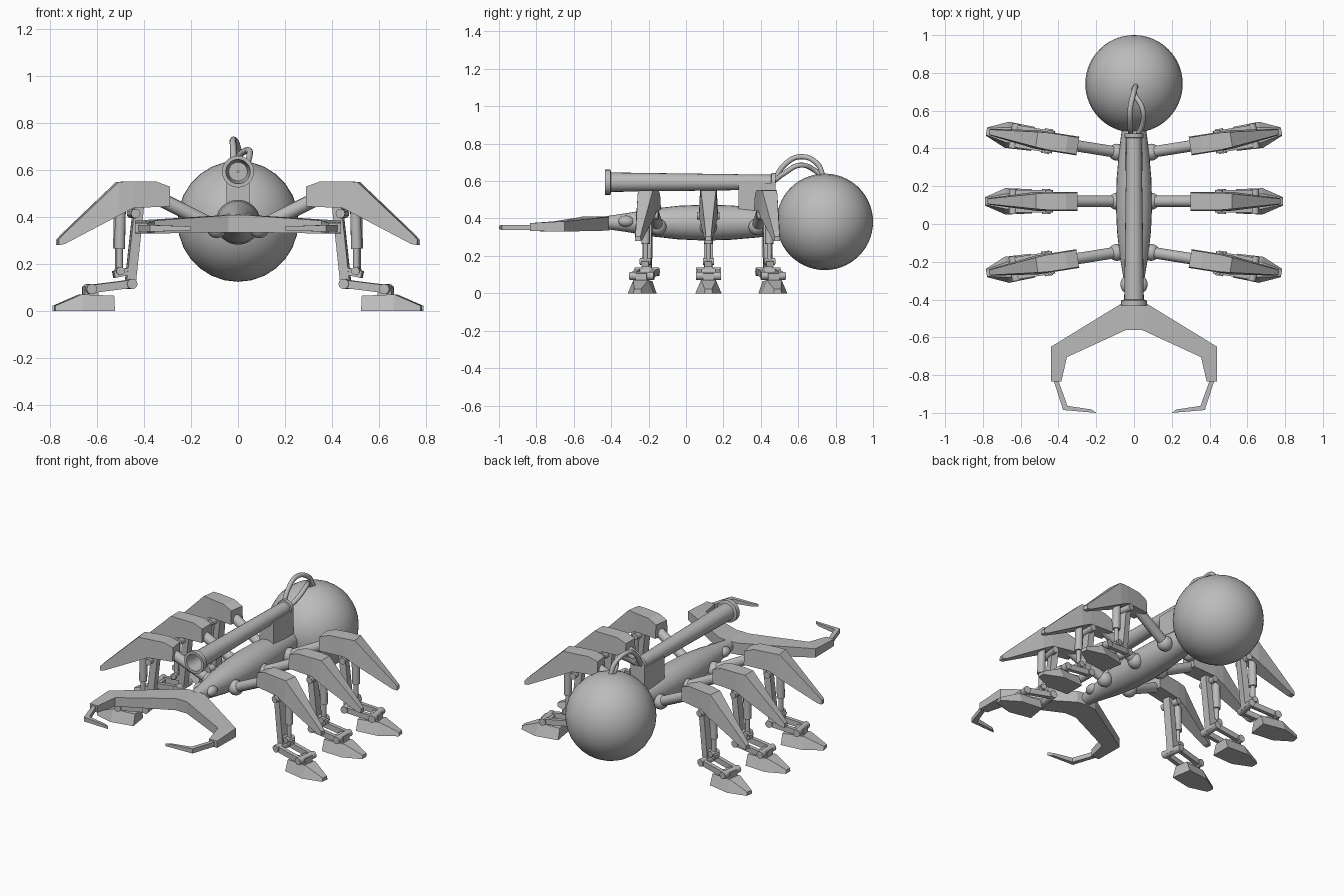
import bpy, bmesh, math
from mathutils import Vector, Matrix

old = bpy.data.objects.get("Cube")
if old:
    bpy.data.objects.remove(old, do_unlink=True)

grey = bpy.data.materials.new("plain grey")
grey.use_nodes = True
colour = (0.5, 0.5, 0.5, 1)
grey.diffuse_color = colour
grey.node_tree.nodes["Principled BSDF"].inputs["Base Color"].default_value = colour


def finish(name, bm, place=Matrix(), smooth=False):
    """Turn a bmesh into a named object, with the placement baked in."""
    bmesh.ops.transform(bm, matrix=place, verts=bm.verts)
    bmesh.ops.recalc_face_normals(bm, faces=bm.faces)
    mesh = bpy.data.meshes.new(name)
    bm.to_mesh(mesh)
    bm.free()
    mesh.materials.append(grey)
    ob = bpy.data.objects.new(name, mesh)
    bpy.context.collection.objects.link(ob)
    if smooth:
        bpy.ops.object.select_all(action='DESELECT')
        ob.select_set(True)
        bpy.context.view_layer.objects.active = ob
        bpy.ops.object.shade_smooth_by_angle(angle=math.radians(35))
    return ob


def loft(name, rings, place=Matrix(), smooth=False, closed=False):
    """Skin a row of equal-sized point rings, capping the ends unless closed."""
    bm = bmesh.new()
    rows = [[bm.verts.new(p) for p in ring] for ring in rings]
    pairs = list(zip(rows, rows[1:]))
    if closed:
        pairs.append((rows[-1], rows[0]))
    else:
        bm.faces.new(rows[0])
        bm.faces.new(rows[-1])
    for a, b in pairs:
        for i in range(len(a)):
            j = (i + 1) % len(a)
            bm.faces.new((a[i], a[j], b[j], b[i]))
    return finish(name, bm, place, smooth)


def lathe(name, profile, z, sides=24, closed=False):
    """Revolve (y, radius) points about an axis along y."""
    turns = [2 * math.pi * i / sides for i in range(sides)]
    return loft(name, [[(r * math.cos(t), y, z + r * math.sin(t)) for t in turns]
                       for y, r in profile], smooth=True, closed=closed)


def ball(name, centre, radius, place=Matrix(), sides=16, stretch=1):
    bm = bmesh.new()
    bmesh.ops.create_uvsphere(bm, u_segments=sides, v_segments=sides, radius=radius)
    turn = Matrix.Rotation(math.pi / 2, 4, 'X') @ Matrix.Diagonal((1, 1, stretch, 1))
    bmesh.ops.transform(bm, matrix=Matrix.Translation(centre) @ turn, verts=bm.verts)
    return finish(name, bm, place, True)


def rod(name, a, b, radius, place=Matrix(), sides=12, radius2=None):
    a, b = Vector(a), Vector(b)
    bm = bmesh.new()
    bmesh.ops.create_cone(bm, cap_ends=True, segments=sides, radius1=radius,
                          radius2=radius2 or radius, depth=(b - a).length)
    turn = (b - a).to_track_quat('Z', 'Y').to_matrix().to_4x4()
    bmesh.ops.transform(bm, matrix=Matrix.Translation((a + b) / 2) @ turn, verts=bm.verts)
    return finish(name, bm, place, True)


def box(name, x, y, z, place=Matrix()):
    return loft(name, [[(i, y[0], z[0]), (i, y[1], z[0]), (i, y[1], z[1]), (i, y[0], z[1])]
                       for i in x], place)


def beam(name, stations, place=Matrix()):
    """Rectangular bar through (x, low z, high z, low half width, high half width)."""
    return loft(name, [[(x, -wl, lo), (x, wl, lo), (x, wh, hi), (x, -wh, hi)]
                       for x, lo, hi, wl, wh in stations], place)


def strut(name, a, b, thick, y, half, place):
    """Flat bar in the leg plane between two (x, z) ends."""
    a, b = Vector((a[0], y, a[1])), Vector((b[0], y, b[1]))
    side = (b - a).normalized().cross(Vector((0, 1, 0))) * thick / 2
    wide = Vector((0, half, 0))
    return loft(name, [[p + side + wide, p + side - wide, p - side - wide, p - side + wide]
                       for p in (a, b)], place)


# Abdomen, body, eyes
ball("abdomen", (0, 0.742, 0.382), 0.258, sides=28)
lathe("body", [(-0.43, 0.034), (-0.32, 0.05), (-0.18, 0.074), (-0.04, 0.09), (0.1, 0.096),
               (0.24, 0.092), (0.38, 0.08), (0.52, 0.062)], 0.378)

# Cannon: hollow muzzle, tapered barrel, breech ring and mount
lathe("cannon_barrel", [(-0.434, 0.068), (-0.405, 0.068), (-0.4, 0.052), (0.455, 0.04),
                        (0.457, 0.05), (0.478, 0.05), (0.478, 0.004), (-0.3, 0.004),
                        (-0.3, 0.04), (-0.434, 0.052)], 0.594, 20, True)
box("cannon_mount", (-0.048, 0.048), (0.28, 0.478), (0.44, 0.59))

# Cables from the breech into the abdomen
for n, (side, bulge, top) in enumerate([(-0.018, -0.02, 0.73), (0.02, 0.045, 0.685)]):
    curve = bpy.data.curves.new("cable", 'CURVE')
    curve.dimensions = '3D'
    curve.bevel_depth = 0.014
    curve.bevel_resolution = 2
    curve.use_fill_caps = True
    path = [(side, 0.47, 0.6), (bulge, 0.53, top - 0.04), (bulge, 0.61, top),
            (0.0, 0.7, top - 0.035), (0.01, 0.735, 0.62)]
    spline = curve.splines.new('BEZIER')
    spline.bezier_points.add(len(path) - 1)
    for point, co in zip(spline.bezier_points, path):
        point.co = co
        point.handle_left_type = point.handle_right_type = 'AUTO'
    spline.resolution_u = 6
    curve.materials.append(grey)
    bpy.context.collection.objects.link(bpy.data.objects.new(f"cable_{n + 1}", curve))


def build_leg(tag, place):
    def part(name):
        return f"{tag}_{name}"
    ball(part("hip_ball"), (0, 0, 0), 0.045, place)
    rod(part("thigh"), (0.0, 0, 0), (0.28, 0, 0.14), 0.03, place)
    # Armoured upper leg: blocky at the knee, narrowing to a low point
    beam(part("armour"), [(0.21, 0.09, 0.175, 0.05, 0.045), (0.27, 0.088, 0.197, 0.05, 0.045),
                          (0.37, 0.083, 0.197, 0.05, 0.045), (0.43, 0.052, 0.195, 0.05, 0.04),
                          (0.66, -0.07, -0.024, 0.02, 0.016),
                          (0.685, -0.075, -0.05, 0.016, 0.014)], place)
    # Shin and piston
    strut(part("shin"), (0.335, 0.12), (0.375, -0.25), 0.04, 0, 0.024, place)
    rod(part("shin_pin"), (0.36, -0.06, 0.06), (0.36, 0.06, 0.06), 0.02, place)
    rod(part("piston_sleeve"), (0.415, 0, 0.12), (0.42, 0, -0.09), 0.023, place)
    rod(part("piston_rod"), (0.42, 0, -0.09), (0.42, 0, -0.19), 0.014, place)
    strut(part("piston_bracket"), (0.375, -0.185), (0.445, -0.2), 0.03, 0, 0.02, place)
    rod(part("piston_pin"), (0.42, -0.03, -0.185), (0.42, 0.03, -0.185), 0.018, place)
    # Paired ankle links with round pins at both ends
    for y in (-0.047, 0.047):
        strut(part("ankle_link"), (0.375, -0.24), (0.55, -0.262), 0.034, y, 0.012, place)
    for x, z in ((0.375, -0.24), (0.55, -0.262)):
        rod(part("ankle_pin"), (x, -0.066, z), (x, 0.066, z), 0.022, place)
    box(part("ankle_block"), (0.515, 0.575), (-0.03, 0.03), (-0.3, -0.25), place)
    # Foot: wide heel, blunt pointed toe
    beam(part("foot"), [(0.45, -0.355, -0.29, 0.064, 0.042), (0.59, -0.355, -0.285, 0.07, 0.04),
                        (0.7, -0.355, -0.333, 0.022, 0.018)], place)


for side, s in (("left", 1), ("right", -1)):
    mirror = Matrix.Diagonal((s, 1, 1, 1))
    for row, y, angle in (("rear", 0.38, 9), ("middle", 0.12, 0), ("front", -0.15, -9)):
        build_leg(f"{side}_{row}", mirror @ Matrix.Translation((0.09, y, 0.355))
                  @ Matrix.Rotation(math.radians(angle), 4, 'Z'))
    ball(f"{side}_eye", (0.042 * s, -0.32, 0.385), 0.03, stretch=1.4)

    # Mandible: (outer xy, inner xy, low z, high z) stations
    arm = [((0, -0.41), (0, -0.56), 0.335, 0.41), ((0.065, -0.42), (0.04, -0.56), 0.335, 0.408),
           ((0.44, -0.65), (0.355, -0.705), 0.33, 0.385),
           ((0.44, -0.835), (0.385, -0.835), 0.333, 0.375)]
    tip = [((0.425, -0.83), (0.4, -0.83), 0.338, 0.366),
           ((0.375, -0.985), (0.352, -0.963), 0.338, 0.366),
           ((0.2, -1.0), (0.225, -0.982), 0.343, 0.36)]
    for name, stations in (("mandible", arm), ("mandible_tip", tip)):
        loft(f"{side}_{name}", [[(*o, lo), (*i, lo), (*i, hi), (*o, hi)]
                                for o, i, lo, hi in stations], mirror)
